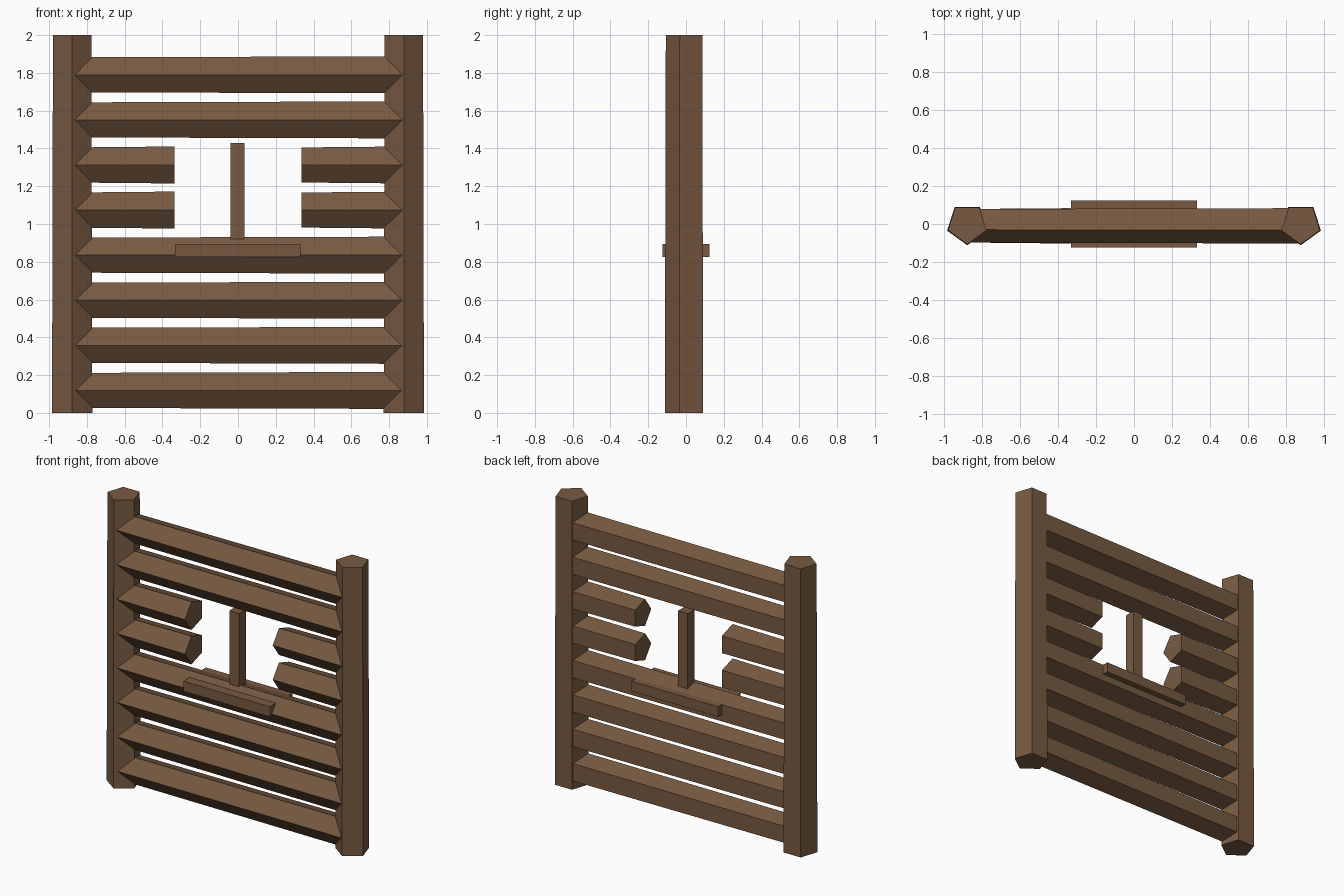
import bpy, bmesh
from math import sin, cos, radians
from mathutils import Vector

if "Cube" in bpy.data.objects:
    bpy.data.objects.remove(bpy.data.objects["Cube"])

wood = bpy.data.materials.new("brown wood")
wood.diffuse_color = (0.185, 0.102, 0.053, 1)
wood.use_nodes = True
wood.node_tree.nodes["Principled BSDF"].inputs["Base Color"].default_value = wood.diffuse_color


def finish(name, bm):
    bmesh.ops.recalc_face_normals(bm, faces=bm.faces)
    me = bpy.data.meshes.new(name)
    bm.to_mesh(me)
    bm.free()
    me.materials.append(wood)
    ob = bpy.data.objects.new(name, me)
    bpy.context.collection.objects.link(ob)
    return ob


def log(name, start, end, r0, r1, side):
    """Tapered five-sided log with one ridge towards the front (-y)."""
    bm = bmesh.new()
    rings = []
    for centre, r in ((start, r0), (end, r1)):
        ring = []
        for i in range(5):
            a = radians(72 * i)
            offset = Vector((0, -1, 0)) * cos(a) + Vector(side) * sin(a)
            ring.append(bm.verts.new(Vector(centre) + offset * r))
        rings.append(ring)
    lo, hi = rings
    bm.faces.new(lo)
    bm.faces.new(hi)
    for i in range(5):
        j = (i + 1) % 5
        bm.faces.new((lo[i], lo[j], hi[j], hi[i]))
    return finish(name, bm)


def box(name, lo, hi):
    bm = bmesh.new()
    bmesh.ops.create_cube(bm, size=1)
    for v in bm.verts:
        v.co = [(a + b) / 2 + c * (b - a) for a, b, c in zip(lo, hi, v.co)]
    return finish(name, bm)


# Upright posts, slightly thicker at the foot
for side, x in (("left", -0.878), ("right", 0.878)):
    log(side + "_post", (x, 0, 0), (x, 0, 2), 0.112, 0.107, (1, 0, 0))

# Horizontal rails; two rows are cut short to leave the window opening
for row in range(8):
    z = 0.119 + row * 0.2387
    if row in (4, 5):
        spans = [("left", -0.88, -0.335), ("right", 0.335, 0.88)]
    else:
        spans = [("full", -0.88, 0.88)]
    for part, x0, x1 in spans:
        log(f"{part}_rail_{row + 1}", (x0, 0, z), (x1, 0, z), 0.0975, 0.103, (0, 0, 1))

# Window sill board passing through the rail, and the centre bar
box("window_sill", (-0.333, -0.124, 0.825), (0.331, 0.124, 0.895))
box("window_bar", (-0.04, -0.038, 0.84), (0.035, 0.038, 1.43))
